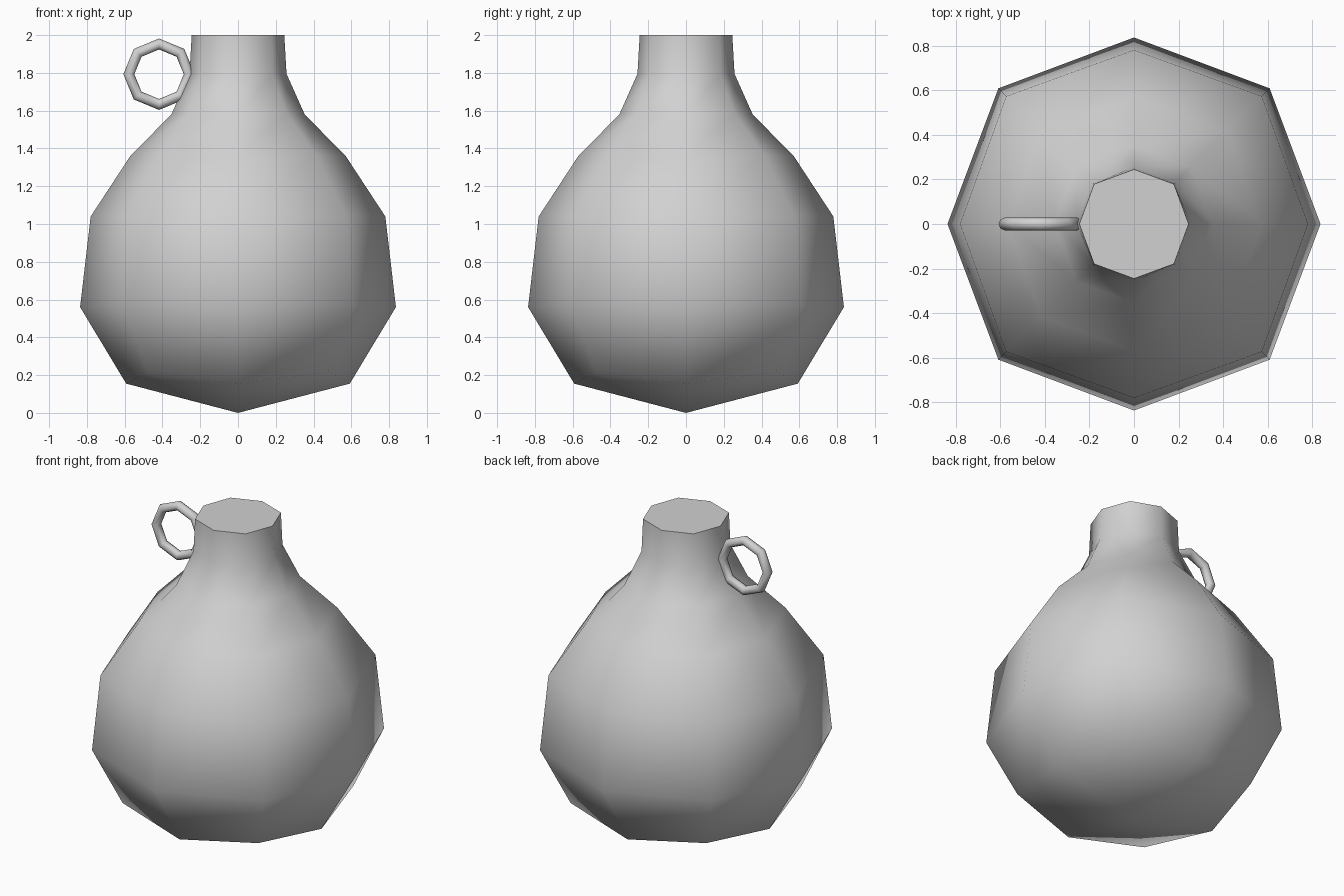
import bpy, bmesh, math

if "Cube" in bpy.data.objects:
    bpy.data.objects.remove(bpy.data.objects["Cube"])

grey = bpy.data.materials.new("light grey")
grey.diffuse_color = (0.64, 0.64, 0.64, 1)
grey.use_nodes = True
grey.node_tree.nodes["Principled BSDF"].inputs["Base Color"].default_value = grey.diffuse_color


def finish(bm, name):
    bmesh.ops.recalc_face_normals(bm, faces=bm.faces)
    mesh = bpy.data.meshes.new(name)
    bm.to_mesh(mesh)
    bm.free()
    obj = bpy.data.objects.new(name, mesh)
    bpy.context.collection.objects.link(obj)
    mesh.materials.append(grey)
    bpy.ops.object.select_all(action='DESELECT')
    obj.select_set(True)
    bpy.context.view_layer.objects.active = obj
    bpy.ops.object.shade_smooth_by_angle(angle=math.radians(60))
    return obj


# Flask body: eight-sided rings (axis radius, axis z, diagonal radius, diagonal z)
rings = [(0.592, 0.155, 0.68, 0.217), (0.836, 0.56, 0.86, 0.57),
         (0.78, 1.04, 0.81, 1.045), (0.57, 1.36, 0.585, 1.365),
         (0.353, 1.58, 0.364, 1.585), (0.257, 1.795, 0.262, 1.795),
         (0.245, 2.0, 0.253, 2.0)]
bm = bmesh.new()
loops = []
for r_axis, z_axis, r_diag, z_diag in rings:
    loop = []
    for i in range(8):
        r, z = (r_diag, z_diag) if i % 2 else (r_axis, z_axis)
        a = i * math.pi / 4
        loop.append(bm.verts.new((r * math.cos(a), r * math.sin(a), z)))
    loops.append(loop)
for lower, upper in zip(loops, loops[1:]):
    for i in range(8):
        j = (i + 1) % 8
        bm.faces.new((lower[i], lower[j], upper[j], upper[i]))

# Flat top and a pointed base made of four quads
bm.faces.new(loops[-1])
tip = bm.verts.new((0, 0, 0))
for i in range(0, 8, 2):
    bm.faces.new((tip, loops[0][i], loops[0][i + 1], loops[0][(i + 2) % 8]))
finish(bm, "flask_body")

# Ring handle beside the neck
bm = bmesh.new()
major, minor, sides = 0.16, 0.029, 8
grid = []
for i in range(8):
    a = i * math.pi / 4
    row = []
    for k in range(sides):
        b = k * 2 * math.pi / sides
        r = major + minor * math.cos(b)
        row.append(bm.verts.new((-0.418 + r * math.cos(a), minor * math.sin(b),
                                 1.793 + r * math.sin(a))))
    grid.append(row)
for i in range(8):
    for k in range(sides):
        n, m = (i + 1) % 8, (k + 1) % sides
        bm.faces.new((grid[i][k], grid[n][k], grid[n][m], grid[i][m]))
finish(bm, "ring_handle")
